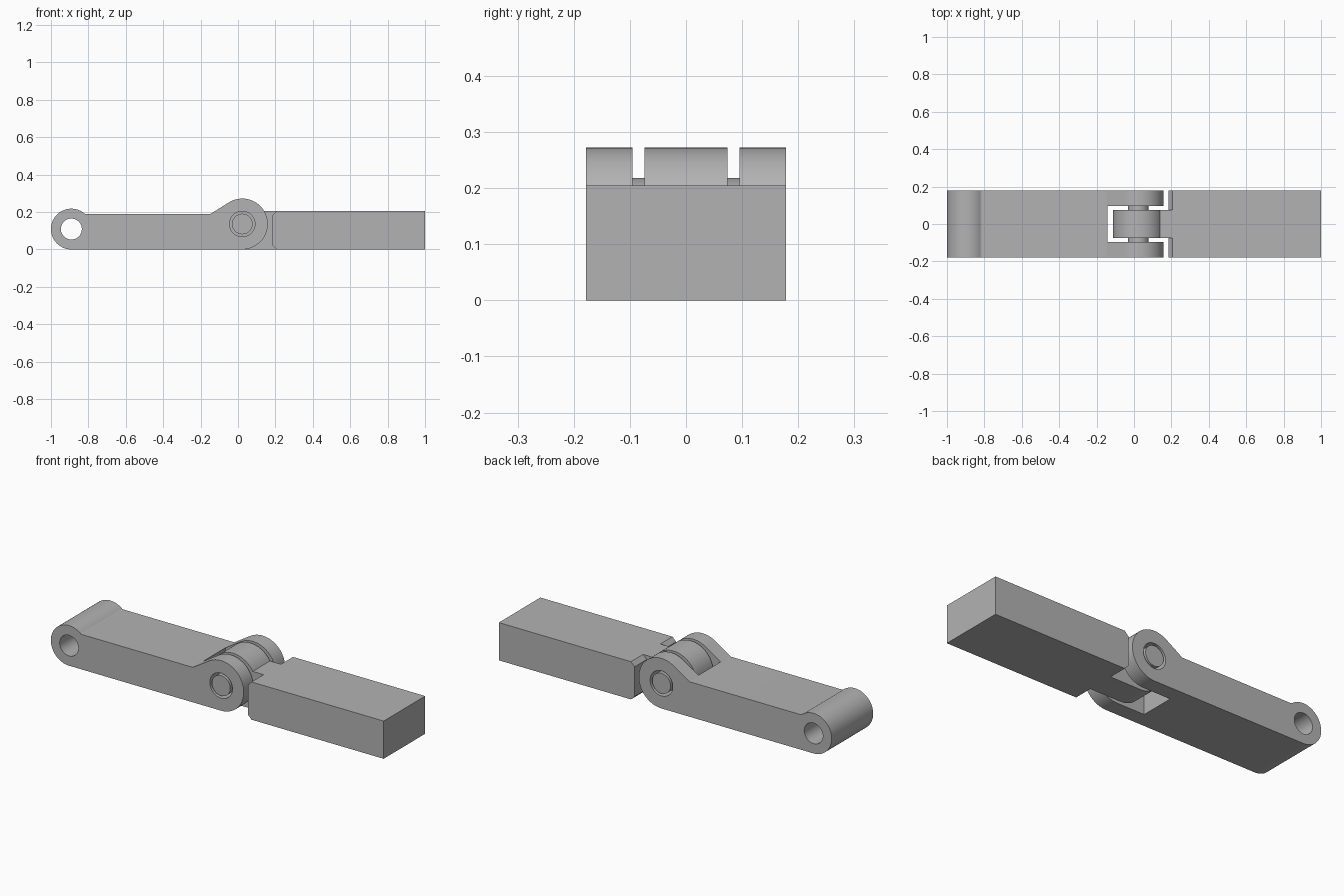
import bpy
from math import sin, cos, radians, sqrt, atan2, degrees, pi

if "Cube" in bpy.data.objects:
    bpy.data.objects.remove(bpy.data.objects["Cube"], do_unlink=True)

GREY = (0.45, 0.45, 0.45, 1)
grey = bpy.data.materials.new("plain grey")
grey.use_nodes = True
grey.diffuse_color = GREY
grey.node_tree.nodes["Principled BSDF"].inputs["Base Color"].default_value = GREY

HALF = 0.178                              # half width of both links
EYE_X, EYE_R, EYE_HOLE = -0.891, 0.109, 0.056
HINGE_X, HINGE_R = 0.023, 0.136
PIN_R, PIN_HOLE = 0.055, 0.068
ARM_TOP, BLOCK_TOP = 0.19, 0.205


def arc(cx, cz, r, start, end, steps):
    """Points on an arc in the xz plane, angles in degrees."""
    angles = [radians(start + (end - start) * i / steps) for i in range(steps + 1)]
    return [(cx + r * cos(a), cz + r * sin(a)) for a in angles]


def prism(name, profile, y0, y1):
    """Extrude an xz profile from y0 to y1."""
    n = len(profile)
    verts = [(x, y, z) for y in (y0, y1) for x, z in profile]
    faces = [tuple(range(n)), tuple(reversed(range(n, 2 * n)))]
    faces += [(i, i + n, (i + 1) % n + n, (i + 1) % n) for i in range(n)]
    mesh = bpy.data.meshes.new(name)
    mesh.from_pydata(verts, [], faces)
    mesh.materials.append(grey)
    obj = bpy.data.objects.new(name, mesh)
    bpy.context.collection.objects.link(obj)
    activate(obj)
    bpy.ops.object.mode_set(mode='EDIT')
    bpy.ops.mesh.select_all(action='SELECT')
    bpy.ops.mesh.normals_make_consistent(inside=False)
    bpy.ops.object.mode_set(mode='OBJECT')
    return obj


def rod(name, x, z, r, half):
    return prism(name, arc(x, z, r, 0, 360, 64)[:-1], -half, half)


def activate(obj):
    bpy.ops.object.select_all(action='DESELECT')
    obj.select_set(True)
    bpy.context.view_layer.objects.active = obj


def combine(obj, other, operation):
    """Apply a boolean and discard the second object."""
    activate(obj)
    mod = obj.modifiers.new("boolean", 'BOOLEAN')
    mod.operation, mod.solver, mod.object = operation, 'EXACT', other
    bpy.ops.object.modifier_apply(modifier=mod.name)
    bpy.data.objects.remove(other, do_unlink=True)


def rect(x0, z0, x1, z1):
    return [(x0, z0), (x1, z0), (x1, z1), (x0, z1)]


# Forked link: eye, fillet, straight arm, ramp and round fork end
fillet = 0.015
rise = ARM_TOP + fillet - EYE_R
run = sqrt((EYE_R + fillet) ** 2 - rise ** 2)
meet = degrees(atan2(rise, run))
profile = arc(HINGE_X, HINGE_R, HINGE_R, -90, 122, 48)
tx, tz = profile[-1]
profile.append((tx - (tz - ARM_TOP) / sin(radians(32)) * cos(radians(32)), ARM_TOP))
profile += arc(EYE_X + run, ARM_TOP + fillet, fillet, 270, 180 + meet, 6)
profile += arc(EYE_X, EYE_R, EYE_R, meet, 270, 48)[1:]
forked_link = prism("forked_link", profile, -HALF, HALF)

combine(forked_link, rod("eye_cutter", EYE_X, EYE_R, EYE_HOLE, 0.3), 'DIFFERENCE')
combine(forked_link, rod("pin_cutter", HINGE_X, HINGE_R, PIN_HOLE, 0.3), 'DIFFERENCE')
combine(forked_link, prism("slot_cutter", rect(-0.142, -0.1, 0.3, 0.4), -0.095, 0.095),
        'DIFFERENCE')

# Block link: chamfered bar with a knuckle and a pin
c = 0.022
x0 = 0.184
block_link = prism("block_link", [(x0 + c, 0), (1, 0), (1, BLOCK_TOP), (x0 + c, BLOCK_TOP),
                                  (x0, BLOCK_TOP - c), (x0, c)], -HALF, HALF)
top_angle = degrees(atan2(BLOCK_TOP - HINGE_R, sqrt(HINGE_R ** 2 - (BLOCK_TOP - HINGE_R) ** 2)))
knuckle = arc(HINGE_X, HINGE_R, HINGE_R, top_angle, 270, 56)
knuckle += [(0.3, 0), (0.3, BLOCK_TOP)]
combine(block_link, prism("knuckle", knuckle, -0.074, 0.074), 'UNION')
combine(block_link, rod("pin", HINGE_X, HINGE_R, PIN_R, HALF), 'UNION')

# Smooth round surfaces, keep hard edges
for link in (forked_link, block_link):
    activate(link)
    bpy.ops.object.shade_smooth_by_angle(angle=pi / 7)
